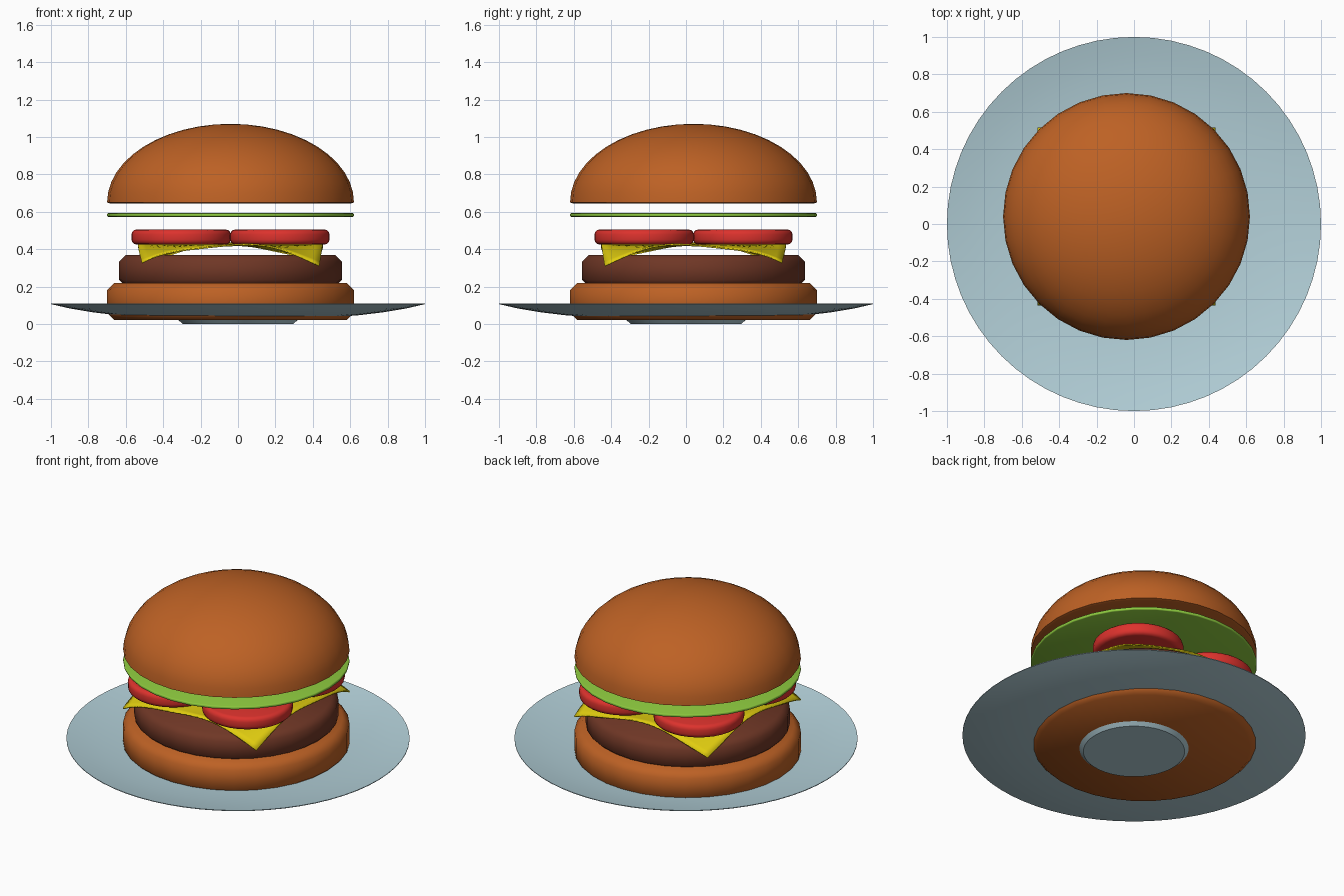
import bpy, bmesh, math

if "Cube" in bpy.data.objects:
    bpy.data.objects.remove(bpy.data.objects["Cube"])

CX, CY = -0.04, 0.04   # burger axis, slightly off the plate centre


def material(name, rgb):
    m = bpy.data.materials.new(name)
    m.diffuse_color = (*rgb, 1)
    m.use_nodes = True
    m.node_tree.nodes["Principled BSDF"].inputs["Base Color"].default_value = m.diffuse_color
    return m


BUN = material("toasted bun", (0.51, 0.12, 0.018))
PATTY = material("brown meat", (0.16, 0.038, 0.019))
TOMATO = material("tomato red", (0.72, 0.032, 0.026))
LETTUCE = material("lettuce green", (0.262, 0.578, 0.048))
CHEESE = material("cheese yellow", (0.75, 0.61, 0.005))
PLATE = material("pale blue china", (0.45, 0.63, 0.69))


def finish(name, bm, mat, angle):
    bmesh.ops.recalc_face_normals(bm, faces=bm.faces)
    me = bpy.data.meshes.new(name)
    bm.to_mesh(me)
    bm.free()
    me.materials.append(mat)
    ob = bpy.data.objects.new(name, me)
    bpy.context.collection.objects.link(ob)
    bpy.ops.object.select_all(action='DESELECT')
    ob.select_set(True)
    bpy.context.view_layer.objects.active = ob
    bpy.ops.object.shade_smooth_by_angle(angle=math.radians(angle))
    return ob


def lathe(name, profile, mat, x=CX, y=CY, seg=32, angle=50):
    """Revolve (radius, z) points that start and end on the axis."""
    bm = bmesh.new()
    vs = [bm.verts.new((x + r, y, z)) for r, z in profile]
    es = [bm.edges.new(p) for p in zip(vs, vs[1:])]
    bmesh.ops.spin(bm, geom=vs + es, cent=(x, y, 0), axis=(0, 0, 1),
                   angle=2 * math.pi, steps=seg, use_duplicate=False)
    bmesh.ops.remove_doubles(bm, verts=bm.verts, dist=1e-4)
    return finish(name, bm, mat, angle)


def disc(name, radius, z0, z1, b, mat, steps=1, **kw):
    """Flat slab with bevelled or rounded rims."""
    prof = [(0, z0)]
    for zc, start in ((z0 + b, -90), (z1 - b, 0)):
        for i in range(steps + 1):
            a = math.radians(start + 90 * i / steps)
            prof.append((radius - b + b * math.cos(a), zc + b * math.sin(a)))
    lathe(name, prof + [(0, z1)], mat, **kw)


# plate: thin shallow dish, and its tapered foot
under = [(0.0, 0.026), (0.32, 0.028), (0.5, 0.036), (0.65, 0.047),
         (0.78, 0.063), (0.9, 0.083), (1.0, 0.106)]
upper = [(r, z + 0.004) for r, z in reversed(under)]
lathe("plate", under + upper, PLATE, 0, 0, 64)
lathe("plate_foot", [(0, 0), (0.295, 0), (0.318, 0.02), (0.32, 0.03), (0, 0.03)],
      PLATE, 0, 0, 64, 30)

# bottom bun (its base shows under the plate) and patty
disc("bottom_bun", 0.66, 0.02, 0.22, 0.04, BUN)
disc("patty", 0.595, 0.2, 0.37, 0.035, PATTY)

# cheese: square slice with drooping corners and a slight ripple
N, H = 24, 0.495
bm = bmesh.new()
bmesh.ops.create_grid(bm, x_segments=N, y_segments=N, size=1)
for v in bm.verts:
    u, w = v.co.x, v.co.y
    droop = (u * w) ** 2
    edge = max(abs(u), abs(w)) ** 3
    s = H * (1 - 0.04 * droop)
    ripple = 0.009 * edge * math.sin(5 * (u - w) + 1)
    v.co = (CX + s * u, CY + s * w, 0.428 - 0.105 * droop + ripple)
cheese = finish("cheese_slice", bm, CHEESE, 60)
mod = cheese.modifiers.new("thickness", 'SOLIDIFY')
mod.thickness = 0.008

# four tomato slices
for i, (sx, sy) in enumerate(((-1, -1), (1, -1), (1, 1), (-1, 1))):
    disc(f"tomato_slice_{i + 1}", 0.265, 0.425, 0.505, 0.026, TOMATO, steps=3,
         x=CX + 0.264 * sx, y=CY + 0.264 * sy)

# lettuce leaf
disc("lettuce", 0.66, 0.573, 0.592, 0.006, LETTUCE, steps=2)

# top bun: half-ellipsoid with a flat base
dome = [(0, 0.645), (0.645, 0.645), (0.66, 0.65)]
for i in range(1, 13):
    a = math.radians(90 * i / 12)
    dome.append((0.66 * math.cos(a), 0.65 + 0.42 * math.sin(a)))
lathe("top_bun", dome, BUN)
